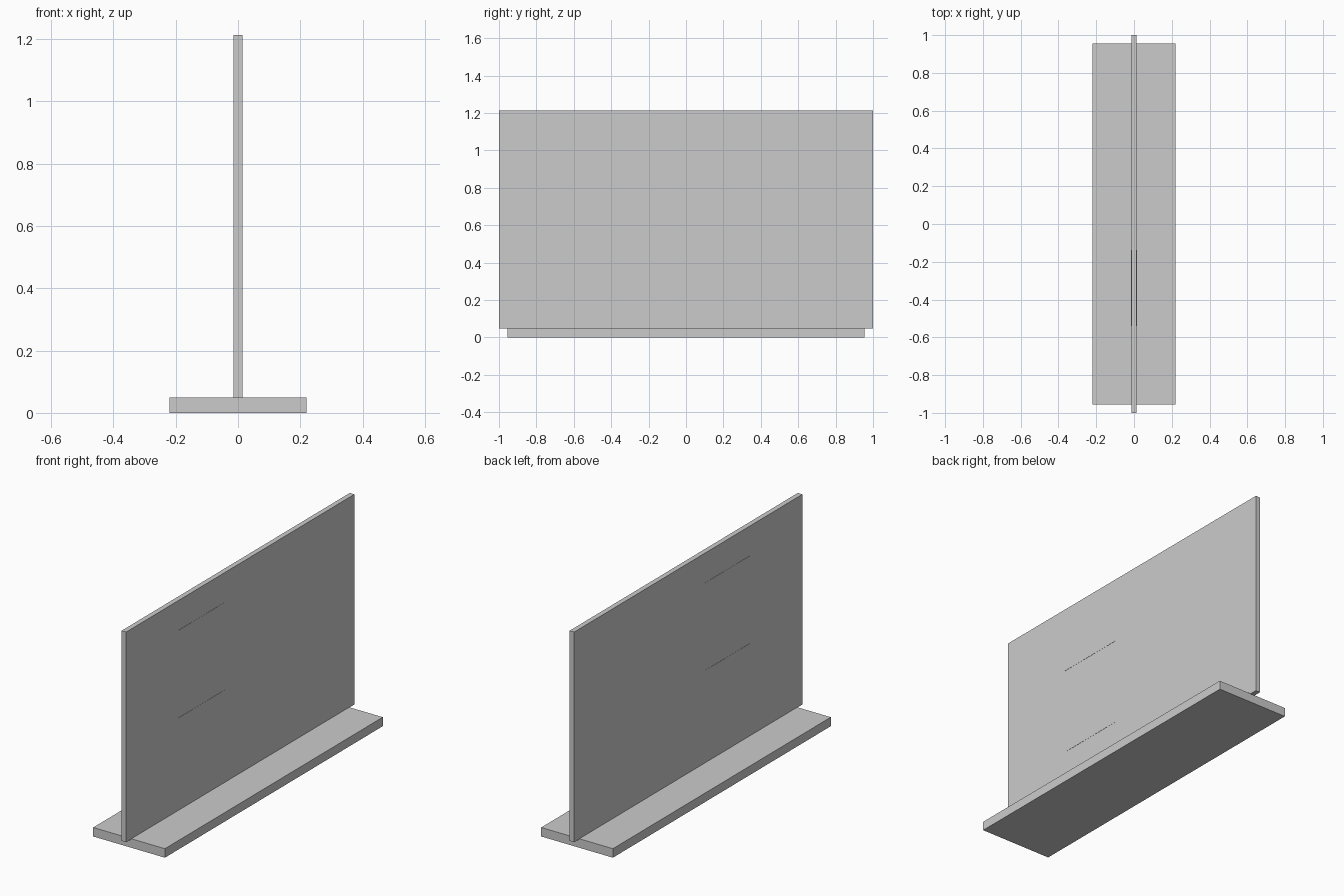
import bpy

if "Cube" in bpy.data.objects:
    bpy.data.objects.remove(bpy.data.objects["Cube"])


def box(name, x, y, z):
    """Add a box spanning the given (min, max) ranges."""
    spans = (x, y, z)
    bpy.ops.mesh.primitive_cube_add(size=1, location=[(a + b) / 2 for a, b in spans])
    ob = bpy.context.object
    ob.name = name
    ob.scale = [b - a for a, b in spans]
    bpy.ops.object.transform_apply(location=False, rotation=False, scale=True)
    return ob


# Foot slab
box("base", (-0.22, 0.22), (-0.955, 0.955), (0, 0.05))

# Upright panel, slightly sunk into the foot and overhanging its ends
box("panel", (-0.014, 0.014), (-1, 1), (0.048, 1.214))

# Thin raised plates on both faces of the panel
for side, label in ((1, "right"), (-1, "left")):
    for z, level in ((0.36, "lower"), (0.846, "upper")):
        x = sorted((side * 0.013, side * 0.015))
        box(f"{level}_plate_{label}", x, (-0.541, -0.137), (z, z + 0.203))
